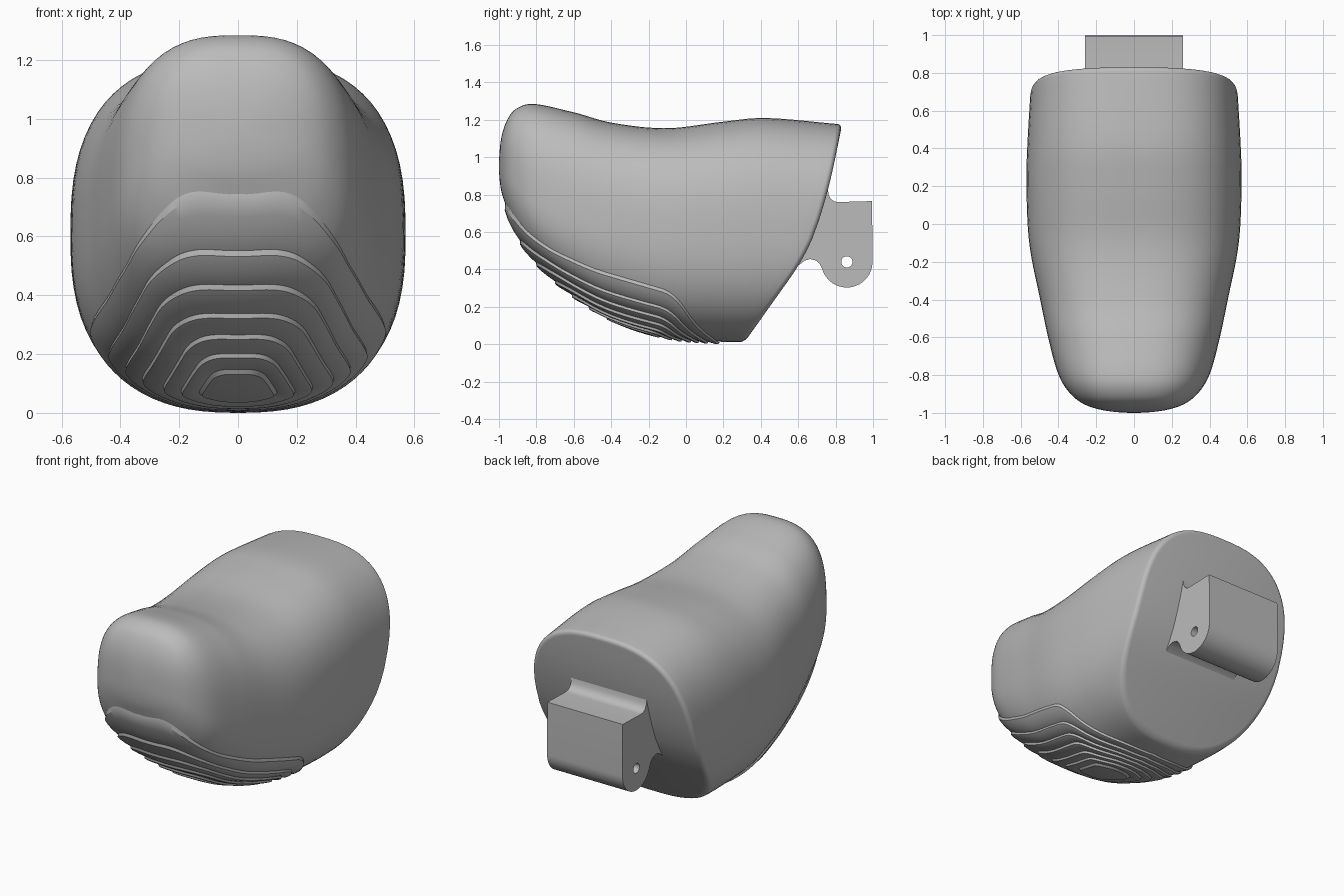
import bpy, bmesh
from math import sin, cos, pi, radians, sqrt
from mathutils import Vector

cube = bpy.data.objects.get("Cube")
if cube:
    bpy.data.objects.remove(cube, do_unlink=True)

grey = bpy.data.materials.new("plain_grey")
grey.use_nodes = True
grey.diffuse_color = (0.5, 0.5, 0.5, 1)
grey.node_tree.nodes["Principled BSDF"].inputs["Base Color"].default_value = (0.5, 0.5, 0.5, 1)


def smooth_curve(keys, values):
    """Return a smooth function through the given key points."""
    last = len(keys) - 1
    slopes = []
    for i in range(last + 1):
        a, b = max(i - 1, 0), min(i + 1, last)
        slopes.append((values[b] - values[a]) / (keys[b] - keys[a]))

    def evaluate(k):
        k = min(max(k, keys[0]), keys[last])
        i = 0
        while i < last - 1 and k > keys[i + 1]:
            i += 1
        h = keys[i + 1] - keys[i]
        t = (k - keys[i]) / h
        u = 1 - t
        return (values[i] * u * u * (1 + 2 * t) + values[i + 1] * t * t * (3 - 2 * t)
                + h * t * u * (slopes[i] * u - slopes[i + 1] * t))
    return evaluate


def shade(obj, angle):
    bpy.ops.object.select_all(action='DESELECT')
    obj.select_set(True)
    bpy.context.view_layer.objects.active = obj
    bpy.ops.object.shade_smooth_by_angle(angle=radians(angle))


def finish(bm, name, angle):
    bmesh.ops.recalc_face_normals(bm, faces=bm.faces)
    mesh = bpy.data.meshes.new(name)
    bm.to_mesh(mesh)
    bm.free()
    mesh.materials.append(grey)
    obj = bpy.data.objects.new(name, mesh)
    bpy.context.collection.objects.link(obj)
    shade(obj, angle)
    return obj


def bridge(bm, a, b):
    n = len(a)
    for j in range(n):
        k = (j + 1) % n
        bm.faces.new((a[j], a[k], b[k], b[j]))


# Body stations from nose to back: y, half width, top, bottom, widest height
stations = [
    (-1, 0, .95, .95, .95), (-.99, .14, 1.09, .83, .95), (-.965, .24, 1.18, .745, .93),
    (-.92, .315, 1.25, .62, .88), (-.82, .39, 1.285, .46, .79), (-.6, .455, 1.24, .26, .7),
    (-.4, .497, 1.185, .135, .65), (-.1, .555, 1.155, .038, .61), (.2, .57, 1.19, .012, .6),
    (.42, .565, 1.21, .015, .6), (.84, .54, 1.175, .06, .6)]
columns = list(zip(*stations))
root = [sqrt(y + 1) for y in columns[0]]
half_width, top, bottom, middle = [smooth_curve(root, c) for c in columns[1:]]
# Back face outline: y as a function of height
back = smooth_curve((0, .2, .4, .5, .6, .85, 1.2), (.305, .447, .588, .645, .69, .765, .84))
UPPER, LOWER = 2.7, 2.5


def section(y, angle):
    """Rounded cross-section of the body; returns x, z and the centre height."""
    q = sqrt(max(y + 1, 0))
    c, s = cos(angle), sin(angle)
    n = UPPER if s > 0 else LOWER
    mid = middle(q)
    reach = top(q) - mid if s > 0 else mid - bottom(q)
    x = half_width(q) * abs(c) ** (2 / n) * (1 if c > 0 else -1)
    z = mid + reach * abs(s) ** (2 / n) * (1 if s > 0 else -1)
    return x, z, mid


def body_point(share, angle, rim):
    """Point at a share of the length, measured along to the slanted back."""
    y = -1 + 1.5 * share
    for _ in range(22):
        x, z, mid = section(y, angle)
        y = 0.4 * y + 0.6 * (-1 + share * (back(z) + 1 - rim))
    return x, y, z, mid


# Body shell
SIDES, RINGS, RIM = 72, 56, 0.028
bm = bmesh.new()
nose = bm.verts.new((0, -1, .95))
angles = [pi / 2 + 2 * pi * (j + 0.5) / SIDES for j in range(SIDES)]
rings = []
for i in range(1, RINGS + 1):
    points = [body_point((i / RINGS) ** 2, a, RIM) for a in angles]
    rings.append([bm.verts.new(p[:3]) for p in points])
# Rounded rim around the back face
for i in range(1, 6):
    turn = pi / 2 * i / 5
    shrink = 1 - RIM * (1 - cos(turn)) / 0.55
    ring = []
    for x, y, z, mid in points:
        z2 = mid + (z - mid) * shrink
        ring.append(bm.verts.new((x * shrink, back(z2) - RIM * (1 - sin(turn)), z2)))
    rings.append(ring)
for a, b in zip(rings, rings[1:]):
    bridge(bm, a, b)
for j in range(SIDES):
    bm.faces.new((nose, rings[0][j], rings[0][(j + 1) % SIDES]))
# Back face, filled in strips from side to side
end = rings[-1]
for j in range(SIDES // 2 - 1):
    bm.faces.new((end[j], end[j + 1], end[SIDES - 2 - j], end[SIDES - 1 - j]))
finish(bm, "body", 40)


def underside(x, y):
    q = sqrt(max(y + 1, 0))
    ratio = min(abs(x) / max(half_width(q), 0.001), 0.985)
    mid = middle(q)
    return mid - (mid - bottom(q)) * (1 - ratio ** LOWER) ** (1 / LOWER)


def raised(x, y, height):
    """Point lifted off the underside along its normal."""
    e = 0.003
    slope_x = (underside(x + e, y) - underside(x - e, y)) / (2 * e)
    slope_y = (underside(x, y + e) - underside(x, y - e)) / (2 * e)
    return Vector((x, y, underside(x, y))) + Vector((slope_x, slope_y, -1)).normalized() * height


# Sole tread: nested outlines, each a small ledge that slopes back to the next
outline = [(0, -.965), (.15, -.96), (.25, -.92), (.33, -.83), (.38, -.7), (.43, -.51),
           (.49, -.2), (.485, -.05), (.38, .05), (.2, .15), (0, .18)]
keys = list(range(len(outline)))
out_x = smooth_curve(keys, [p[0] / .49 for p in outline])
out_y = smooth_curve(keys, [(p[1] + .965) / 1.145 for p in outline])
# Front end, back end and half width of each outline
loops = [(-.965, .18, .49), (-.885, .12, .43), (-.8, .07, .375), (-.7, .03, .32),
         (-.61, -.02, .25), (-.52, -.07, .19), (-.43, -.13, .13), (-.29, -.27, .01)]
ledge = [(0, .002), (.1, .013), (.3, .013), (.65, .008), (.97, .003)]
HALF = 48
bm = bmesh.new()
previous = None
for outer, inner in zip(loops, loops[1:]):
    for f, height in ledge:
        front, rear, wide = [a + (b - a) * f for a, b in zip(outer, inner)]
        if inner is loops[-1] and f > 0.2:
            height = 0.013
        ring = []
        for j in range(2 * HALF):
            side = 1 if j <= HALF else -1
            k = (j if j <= HALF else 2 * HALF - j) * keys[-1] / HALF
            x = side * wide * out_x(k)
            y = front + (rear - front) * out_y(k)
            ring.append(bm.verts.new(raised(x, y, height)))
        if previous:
            bridge(bm, previous, ring)
        previous = ring
bm.faces.new(previous)
tread = finish(bm, "sole_tread", 25)

# Hinge block: side profile with a round lug and a pin hole, extruded across
PIN = (.86, .44)


def arc(radius, start, stop, steps):
    return [(PIN[0] + radius * cos(radians(start + (stop - start) * i / steps)),
             PIN[1] + radius * sin(radians(start + (stop - start) * i / steps)))
            for i in range(steps + 1)]


profile = [(.7, .84), (.758, .84), (.762, .8), (.775, .775), (.795, .762), (.82, .76), (.995, .765)]
profile += arc(.137, 0, -165, 24)
profile += [(.715, .43), (.695, .447), (.665, .455), (.635, .447), (.6, .42), (.56, .42), (.6, .6)]
curve = bpy.data.curves.new("hinge_block", 'CURVE')
curve.dimensions = '2D'
curve.fill_mode = 'BOTH'
curve.extrude = 0.26
for path in (profile, arc(.03, 0, 345, 23)):
    spline = curve.splines.new('POLY')
    spline.points.add(len(path) - 1)
    for point, (a, b) in zip(spline.points, path):
        point.co = (a, b, 0, 1)
    spline.use_cyclic_u = True
curve.materials.append(grey)
hinge = bpy.data.objects.new("hinge_block", curve)
hinge.rotation_euler = (pi / 2, 0, pi / 2)
bpy.context.collection.objects.link(hinge)
bpy.ops.object.select_all(action='DESELECT')
hinge.select_set(True)
bpy.context.view_layer.objects.active = hinge
bpy.ops.object.convert(target='MESH')
hinge = bpy.context.view_layer.objects.active
bm = bmesh.new()
bm.from_mesh(hinge.data)
bmesh.ops.remove_doubles(bm, verts=bm.verts, dist=0.0005)
bmesh.ops.recalc_face_normals(bm, faces=bm.faces)
bm.to_mesh(hinge.data)
bm.free()
shade(hinge, 35)
